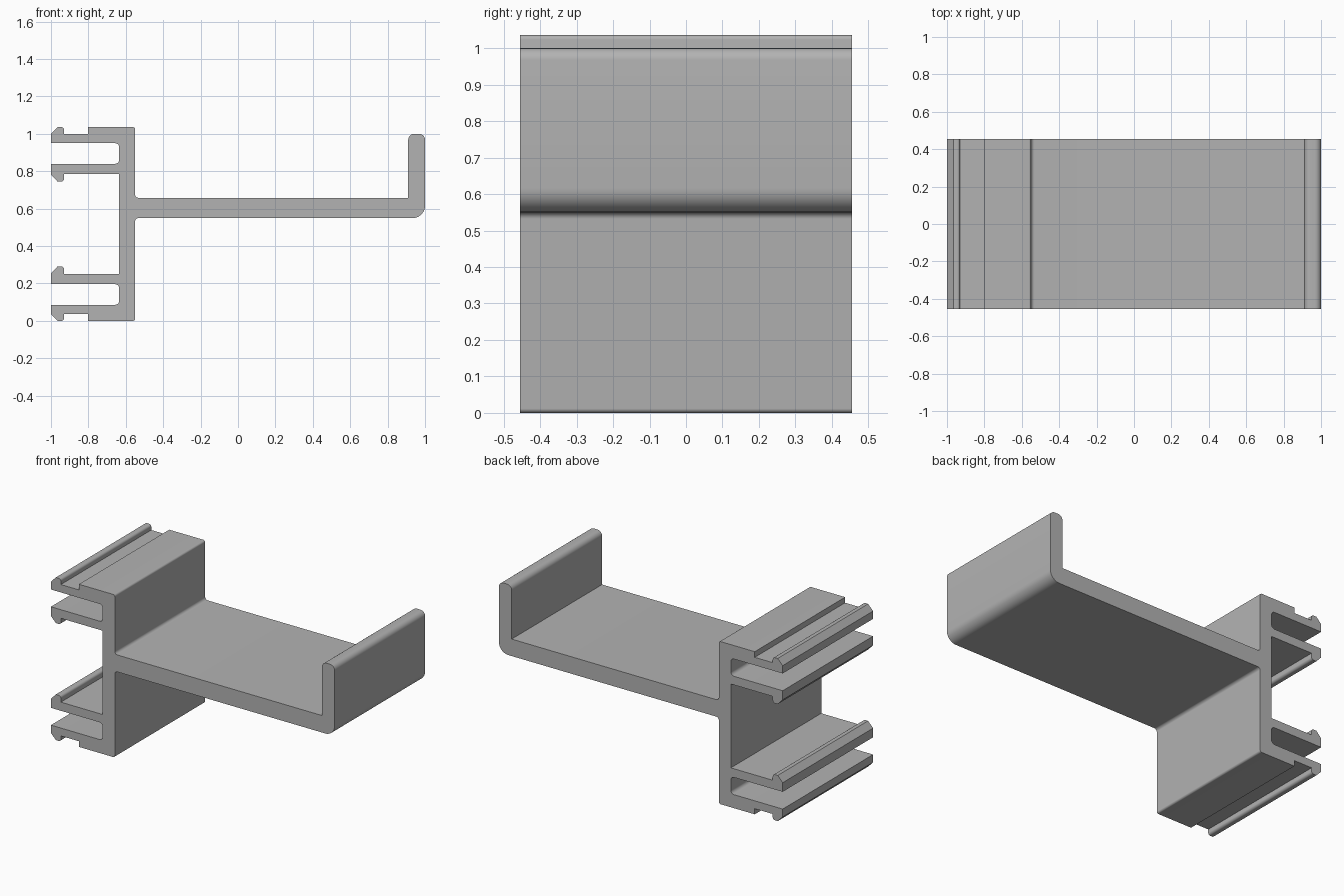
import bpy, bmesh, math
from mathutils import Vector

if "Cube" in bpy.data.objects:
    bpy.data.objects.remove(bpy.data.objects["Cube"], do_unlink=True)

HEIGHT, HALF_DEPTH = 1.036, 0.455


def rounded(points, steps=6):
    """Outline from (x, z, radius) corners, each rounded by an arc."""
    out = []
    for i, (x, z, r) in enumerate(points):
        p = Vector((x, z))
        if r == 0:
            out.append(p)
            continue
        a = (Vector(points[i - 1][:2]) - p).normalized()
        b = (Vector(points[(i + 1) % len(points)][:2]) - p).normalized()
        half = a.angle(b) / 2
        centre = p + (a + b).normalized() * r / math.sin(half)
        start = p + a * r / math.tan(half) - centre
        end = p + b * r / math.tan(half) - centre
        for k in range(steps + 1):
            t = k / steps
            out.append(centre + (start * (1 - t) + end * t).normalized() * r)
    return out


# Upper pair of snap prongs, from the inner wall round to the outer top corner
clip = [
    (-0.635, 0.785, 0), (-0.93, 0.785, 0), (-0.93, 0.745, 0.015),
    (-0.965, 0.745, 0), (-1, 0.782, 0), (-1, 0.84, 0),
    (-0.635, 0.84, 0.022), (-0.635, 0.95, 0.022),
    (-1, 0.95, 0), (-1, 1.0, 0), (-0.965, HEIGHT, 0), (-0.93, HEIGHT, 0.015),
    (-0.93, 1.0, 0), (-0.803, 1.0, 0), (-0.803, HEIGHT, 0), (-0.55, HEIGHT, 0.012),
]
# Arm with its upturned lip
arm = [
    (-0.55, 0.658, 0.018), (0.91, 0.658, 0), (0.91, 1.0, 0.032),
    (1, 1.0, 0.032), (1, 0.55, 0.065), (-0.55, 0.55, 0.018),
]
# Lower prongs mirror the upper ones
lower = [(x, HEIGHT - z, r) for x, z, r in reversed(clip)]

# Extrude the outline through the depth
bm = bmesh.new()
face = bm.faces.new([bm.verts.new((p.x, -HALF_DEPTH, p.y))
                     for p in rounded(clip + arm + lower)])
ext = bmesh.ops.extrude_face_region(bm, geom=[face], use_keep_orig=True)
moved = [g for g in ext["geom"] if isinstance(g, bmesh.types.BMVert)]
bmesh.ops.translate(bm, verts=moved, vec=(0, 2 * HALF_DEPTH, 0))
bmesh.ops.recalc_face_normals(bm, faces=bm.faces)
mesh = bpy.data.meshes.new("clip_bracket")
bm.to_mesh(mesh)
bm.free()

bracket = bpy.data.objects.new("clip_bracket", mesh)
bpy.context.collection.objects.link(bracket)

# Plain grey
grey = bpy.data.materials.new("light_grey")
grey.use_nodes = True
colour = (0.45, 0.45, 0.45, 1)
grey.diffuse_color = colour
grey.node_tree.nodes["Principled BSDF"].inputs["Base Color"].default_value = colour
mesh.materials.append(grey)

bpy.ops.object.select_all(action="DESELECT")
bracket.select_set(True)
bpy.context.view_layer.objects.active = bracket
bpy.ops.object.shade_smooth_by_angle(angle=math.radians(30))
